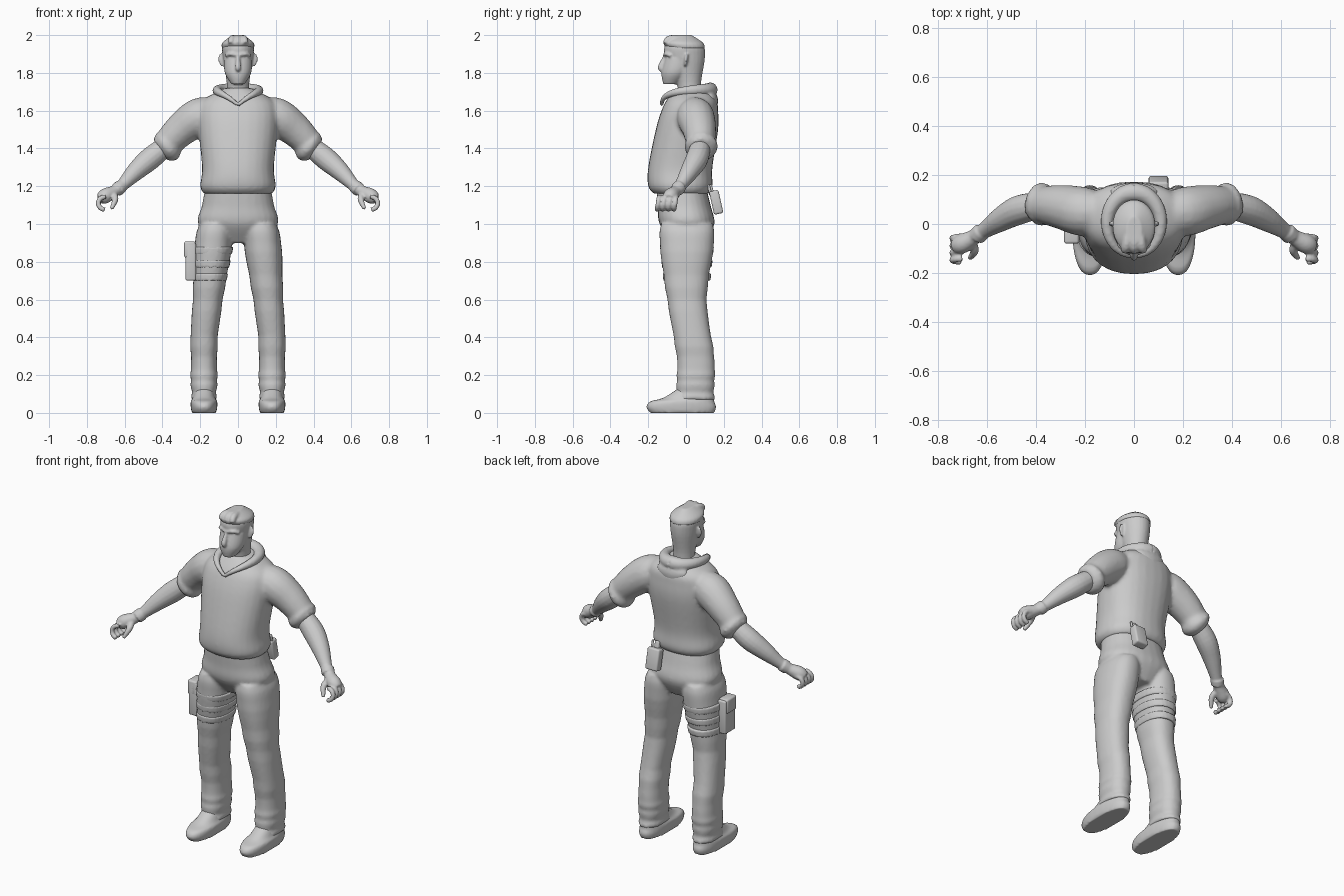
import bpy, bmesh, math
from mathutils import Vector, Matrix

if "Cube" in bpy.data.objects:
    bpy.data.objects.remove(bpy.data.objects["Cube"])

GREY = (0.6, 0.6, 0.6, 1)
grey_material = bpy.data.materials.new("plain grey")
grey_material.use_nodes = True
grey_material.diffuse_color = GREY
grey_material.node_tree.nodes["Principled BSDF"].inputs["Base Color"].default_value = GREY

LEFT_AND_RIGHT = (1, -1)
X_AXIS, Y_AXIS, Z_AXIS = Matrix.Identity(3)


def flowing(rows, steps=5):
    """Fill in a smooth run of sections between the given ones."""
    rows = [Vector(row) for row in rows]
    last = len(rows) - 1
    result = []
    for i in range(last):
        a, b, c, d = (rows[min(max(k, 0), last)] for k in range(i - 1, i + 3))
        for step in range(steps):
            t = step / steps
            curve = (b - c) * 3 + d - a
            bend = a * 2 - b * 5 + c * 4 - d
            result.append(b + (c - a + (bend + curve * t) * t) * (t / 2))
    return result + [rows[last]]


def skin(bm, rings):
    """Join rings of points into one closed tube."""
    loops = [[bm.verts.new(point) for point in ring] for ring in rings]
    for lower, upper in zip(loops, loops[1:]):
        for i in range(len(lower)):
            bm.faces.new((lower[i - 1], lower[i], upper[i], upper[i - 1]))
    bm.faces.new(loops[0])
    bm.faces.new(loops[-1])


def circle(sides):
    return [(math.cos(math.tau * i / sides), math.sin(math.tau * i / sides)) for i in range(sides)]


def stack(bm, sections, side=1, centre=lambda z: 0, fold=lambda z: 0, power=0.87):
    """Loft level sections given as height, half width, front and back."""
    def square(value):
        return math.copysign(abs(value) ** power, value)
    rings = []
    for z, width, front, back in flowing(sections):
        middle, depth = (front + back) / 2, (back - front) / 2
        width, depth = width + fold(z), depth + fold(z)
        rings.append([(side * (centre(z) + width * square(c)), middle + depth * square(s), z)
                      for c, s in circle(28)])
    skin(bm, rings)


def tube(bm, points, side=1, across=Y_AXIS, flat=1):
    """Loft round sections given as x, y, z and radius along a path."""
    rows = flowing(points)
    path = [row.xyz for row in rows]
    rings = []
    for i, row in enumerate(rows):
        along = path[min(i + 1, len(path) - 1)] - path[max(i - 1, 0)]
        u = along.cross(across).normalized()
        v = along.normalized().cross(u) * flat
        ring = [path[i] + (u * c + v * s) * row.w for c, s in circle(16)]
        rings.append([(side * p.x, p.y, p.z) for p in ring])
    skin(bm, rings)


def add_object(name, bm):
    bmesh.ops.recalc_face_normals(bm, faces=bm.faces)
    mesh = bpy.data.meshes.new(name)
    bm.to_mesh(mesh)
    bm.free()
    mesh.materials.append(grey_material)
    mesh.shade_smooth()
    ob = bpy.data.objects.new(name, mesh)
    bpy.context.collection.objects.link(ob)
    return ob


def melt(name, bm, voxel, relax=3):
    """Melt overlapping parts into one soft surface."""
    ob = add_object(name, bm)
    remesh = ob.modifiers.new("melt", "REMESH")
    remesh.mode = "VOXEL"
    remesh.voxel_size = voxel
    remesh.use_smooth_shade = True
    smooth = ob.modifiers.new("relax", "SMOOTH")
    smooth.iterations = relax


def box(name, centre, size, tilt=0, bevel=0.01):
    bm = bmesh.new()
    place = Matrix.Translation(centre) @ Matrix.Rotation(tilt, 4, "X")
    bmesh.ops.create_cube(bm, size=1, matrix=place @ Matrix.Diagonal((*size, 1)))
    bmesh.ops.bevel(bm, geom=bm.edges[:], offset=bevel, segments=3, profile=0.5, affect="EDGES")
    add_object(name, bm)


# Shirt with sleeves and rolled cuffs
bm = bmesh.new()
stack(bm, [(1.16, .18, -.17, .12), (1.2, .2, -.2, .14), (1.3, .19, -.2, .14),
           (1.5, .21, -.16, .17), (1.6, .21, -.13, .17), (1.66, .18, -.1, .16),
           (1.72, .07, -.05, .11)])
for side in LEFT_AND_RIGHT:
    tube(bm, [(.1, .05, 1.6, .07), (.2, .05, 1.57, .1), (.3, .07, 1.5, .09), (.4, .08, 1.4, .07)], side)
    tube(bm, [(.35, .08, 1.44, .07), (.38, .08, 1.41, .09), (.41, .08, 1.39, .06)], side)
melt("shirt", bm, .012)

# Hood: rolled collar rising from a V at the throat, with the folded bag behind
bm = bmesh.new()
for side in LEFT_AND_RIGHT:
    collar = []
    for i in range(9):
        t = i / 8
        turn = t * math.pi
        collar.append((.11 * math.sin(turn), -.13 * math.cos(turn), 1.71 - .08 * (1 - t) ** 4, .01 + .03 * t))
    tube(bm, collar, side, across=Z_AXIS)
tube(bm, [(0, .09, 1.71, .06), (0, .13, 1.66, .1), (0, .15, 1.59, .02)], flat=.4, across=X_AXIS.cross(Z_AXIS))
melt("hood", bm, .008)


# Trousers: legs lean inward above the shin and crumple at the ankle
def leg_centre(z):
    return .18 - .1 * max(0, z - .4)


def ankle_fold(z):
    return .006 * math.sin(z * 100) * max(0, 1 - z * 3)


def cloth_fold(z):
    return ankle_fold(z) + .002 * math.sin(z * 40)


bm = bmesh.new()
stack(bm, [(1.22, .17, -.16, .1), (1.1, .19, -.15, .13), (1, .21, -.14, .15), (.9, .1, -.07, .1)])
for side in LEFT_AND_RIGHT:
    legs = [(1, .08, -.13, .14), (.9, .1, -.14, .15), (.6, .08, -.1, .11),
            (.3, .07, -.05, .15), (.15, .07, -.05, .15), (.07, .065, -.06, .15)]
    stack(bm, legs, side, leg_centre, cloth_fold)
melt("trousers", bm, .01)

# Boots
bm = bmesh.new()
for side in LEFT_AND_RIGHT:
    stack(bm, [(0, .065, -.19, .15), (.03, .07, -.21, .16), (.06, .07, -.19, .15),
               (.08, .06, -.12, .15), (.13, .05, -.04, .14)], side, leg_centre)
melt("boots", bm, .008, relax=2)

# Forearms, wrist bands and curled hands
bm = bmesh.new()
for side in LEFT_AND_RIGHT:
    tube(bm, [(.36, .08, 1.43, .05), (.46, .06, 1.35, .06), (.54, .02, 1.28, .05),
              (.63, -.04, 1.19, .03), (.7, -.08, 1.15, .04), (.73, -.09, 1.13, .03)], side)
    tube(bm, [(.62, -.03, 1.2, .037), (.64, -.05, 1.18, .037)], side)
    for finger in range(4):
        y = -.05 - .03 * finger
        curl = []
        for joint in range(6):
            turn = math.pi / 2 - joint * .6
            curl.append((.7 + .04 * math.cos(turn), y - .003 * joint, 1.11 + .035 * math.sin(turn), .013))
        tube(bm, curl, side)
    tube(bm, [(.66, -.07, 1.16, .018), (.65, -.11, 1.13, .017), (.67, -.14, 1.08, .01)], side, across=X_AXIS)
melt("arms_and_hands", bm, .006)

# Head: neck and skull, jaw, nose, brows and ears
bm = bmesh.new()
stack(bm, [(1.65, .06, -.04, .08), (1.75, .06, -.05, .08), (1.88, .08, -.11, .1),
           (1.95, .08, -.11, .09), (1.99, .03, -.06, .02)], power=1)
stack(bm, [(1.74, .035, -.12, -.04), (1.8, .07, -.13, .02), (1.88, .075, -.11, .04)], power=1)
tube(bm, [(0, -.11, 1.89, .009), (0, -.135, 1.83, .015), (0, -.125, 1.815, .01)], across=X_AXIS)
for side in LEFT_AND_RIGHT:
    tube(bm, [(0, -.113, 1.893, .009), (.04, -.105, 1.9, .01), (.065, -.08, 1.89, .008)], side, across=Z_AXIS)
    tube(bm, [(.083, .005, 1.9, .015), (.085, 0, 1.87, .02), (.08, -.005, 1.835, .01)], side, flat=.5)
melt("head", bm, .006)

# Swept hair
bm = bmesh.new()
stack(bm, [(1.93, .085, -.1, .1), (1.96, .083, -.12, .09), (2, .03, -.08, .03)], power=1)
for lock in (-1, 0, 1):
    tube(bm, [(.04 * lock, -.11, 1.955, .015), (.03 * lock, -.08, 1.98, .02),
              (.02 * lock, .03, 1.975, .015)], across=X_AXIS)
melt("hair", bm, .006, relax=2)

# Thigh holster with straps round the right leg
box("holster", (-.25, -.03, .8), (.055, .1, .2))
box("holster_flap", (-.255, -.035, .865), (.06, .09, .085))
bm = bmesh.new()
for height in (.72, .79, .86):
    band = []
    for z in (height - .02, height + .02):
        girth = .1 * z
        band.append((z, .02 + girth, -.05 - girth, .06 + girth))
    stack(bm, band, -1, leg_centre)
melt("thigh_straps", bm, .007, relax=1)

# Tilted belt pouch with a clip and short aerial on the back
box("belt_pouch", (.1, .16, 1.115), (.08, .05, .125), tilt=.22)
box("pouch_clip", (.1, .13, 1.18), (.03, .025, .06), tilt=.22, bevel=.006)
bm = bmesh.new()
tube(bm, [(.13, .145, 1.15, .007), (.13, .13, 1.21, .006)])
add_object("pouch_aerial", bm)
